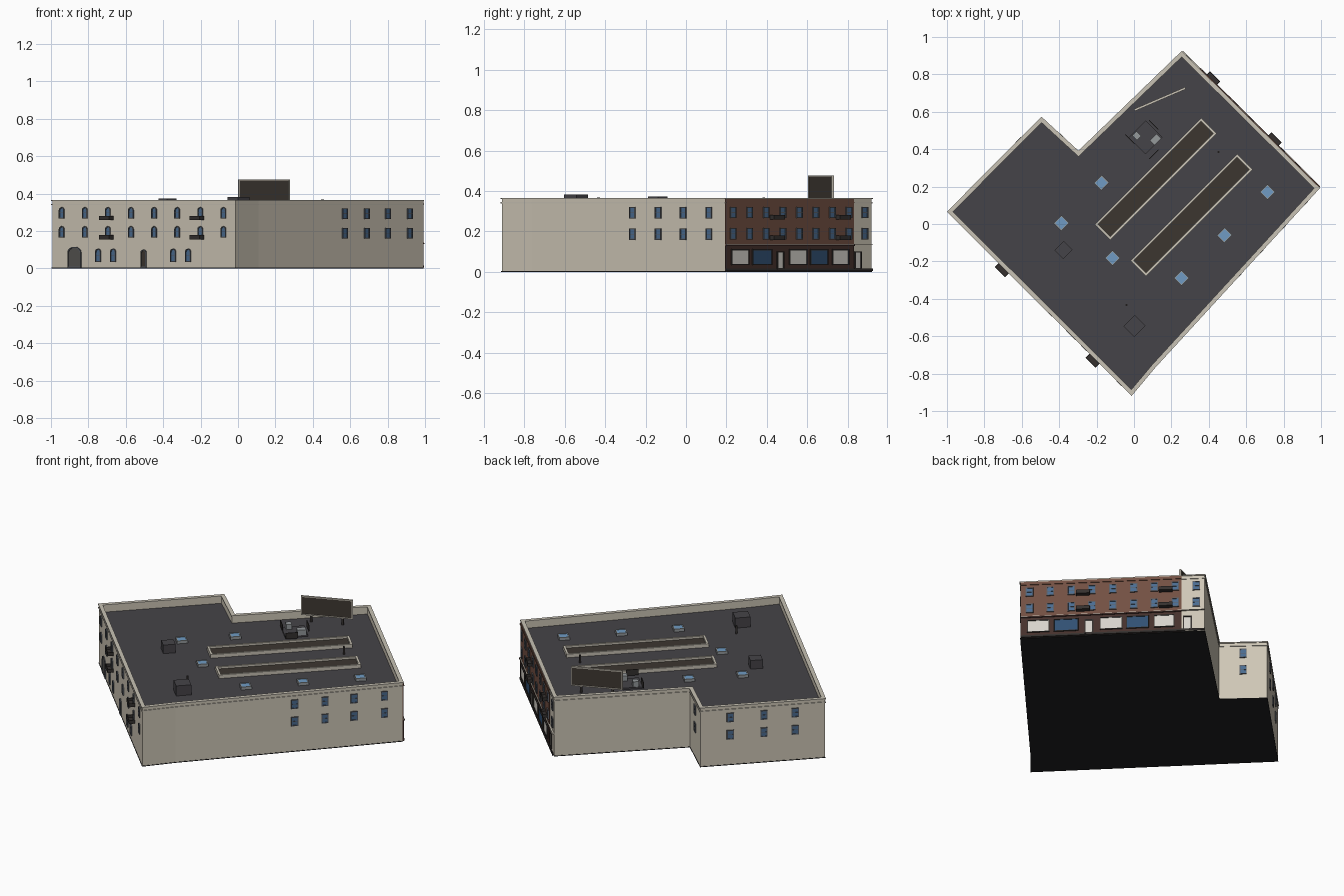
import bpy, bmesh, math
from mathutils import Vector as V

if "Cube" in bpy.data.objects:
    bpy.data.objects.remove(bpy.data.objects["Cube"])

COL = dict(cream=(.62, .57, .47), roof=(.06, .057, .065), brick=(.17, .08, .055), shop=(.06, .03, .025),
           glass=(.07, .15, .28), frame=(.10, .11, .13), dark=(.035, .03, .028), base=(.015, .015, .016),
           brown=(.045, .037, .03), trim=(.58, .54, .46), sky=(.16, .33, .55), shopblue=(.03, .08, .17),
           white=(.68, .65, .60), grey=(.3, .32, .33), gate=(.09, .085, .08))
PARTS = {}


def get(name, mat):
    return PARTS.setdefault(name, (bmesh.new(), mat))[0]


def prism(name, mat, pts, vec):
    """Solid polygon swept along vec."""
    bm = get(name, mat)
    a = [bm.verts.new(p) for p in pts]
    b = [bm.verts.new(V(p) + vec) for p in pts]
    n = len(a)
    bm.faces.new(a[::-1])
    bm.faces.new(b)
    for i in range(n):
        j = (i + 1) % n
        bm.faces.new((a[i], a[j], b[j], b[i]))


def ring(name, mat, outer, inner, vec):
    """Frame between two matching outlines swept along vec."""
    bm = get(name, mat)
    o, i_, o2, i2 = [[bm.verts.new(V(p) + k) for p in L] for L, k in
                     ((outer, V()), (inner, V()), (outer, vec), (inner, vec))]
    n = len(o)
    for i in range(n):
        j = (i + 1) % n
        for q in ((o[i], o[j], o2[j], o2[i]), (i_[j], i_[i], i2[i], i2[j]),
                  (o2[i], o2[j], i2[j], i2[i]), (o[j], o[i], i_[i], i_[j])):
            bm.faces.new(q)


FOOT = [V(p) for p in ((-.993, .066), (-.013, -.912), (.11, -.765), (.988, .192),
                       (.255, .918), (-.297, .385), (-.495, .567))]


def offset(d, z):
    """Footprint outline moved outward by d (mitred)."""
    out = []
    for i, p in enumerate(FOOT):
        a, b = (p - FOOT[i - 1]).normalized(), (FOOT[(i + 1) % 7] - p).normalized()
        na, nb = V((a.y, -a.x)), V((b.y, -b.x))
        m = (na + nb) / (1 + na.dot(nb))
        out.append((p + m * d).to_3d() + V((0, 0, z)))
    return out


UP = V((0, 0, 1))


class Wall:
    """Local frame: s along wall, d outward, z up."""
    def __init__(self, i):
        self.p = FOOT[i].to_3d()
        e = FOOT[(i + 1) % 7].to_3d() - self.p
        self.len, self.t = e.length, e.normalized()
        self.n = self.t.cross(UP)

    def at_x(self, x):
        return (x - self.p.x) / self.t.x

    def at_y(self, y):
        return (y - self.p.y) / self.t.y

    def pt(self, s, z, d=0):
        return self.p + self.t * s + self.n * d + UP * z

    def box(self, name, mat, s0, s1, z0, z1, d0, d1):
        prism(name, mat, [self.pt(s, z, d0) for s, z in ((s0, z0), (s1, z0), (s1, z1), (s0, z1))],
              self.n * (d1 - d0))

    def opening(self, name, s, w, z0, z1, rise=0, fill='glass', frame='frame', b=.005, d=0, bar=True):
        """Framed window or door, optionally with an arched head."""
        def outline(w, z0, z1, dd):
            pts = [(-w / 2, z0), (w / 2, z0)]
            if rise:
                pts += [(w / 2 * math.cos(math.pi * k / 8), z1 - rise + rise * math.sin(math.pi * k / 8))
                        for k in range(9)]
            else:
                pts += [(w / 2, z1), (-w / 2, z1)]
            return [self.pt(s + a, z, dd) for a, z in pts]
        inner = (w - 2 * b, z0 + b, z1 - b, d)
        prism(name + '_panels_' + fill, fill, outline(*inner), self.n * .002)
        ring(name + '_frames_' + frame, frame, outline(w, z0, z1, d), outline(*inner), self.n * .006)
        if bar:
            zm = (z0 + z1) / 2
            self.box(name + '_bars', frame, s - w / 2 + b, s + w / 2 - b, zm - .0015, zm + .0015, d, d + .004)

    def balcony(self, s, z, d=0, w=.077, p=.034):
        a, b, n = s - w / 2, s + w / 2, 'balconies'
        self.box(n, 'dark', a, b, z, z + .006, d, p)
        self.box(n, 'dark', a, b, z + .006, z + .022, p - .004, p)
        for e in (a, b - .004):
            self.box(n, 'dark', e, e + .004, z + .006, z + .022, d, p - .004)


def block(name, mat, c, sx, sy, z0, z1, ang=45):
    r = math.radians(ang)
    u, v = V((math.cos(r), math.sin(r), 0)) * sx / 2, V((-math.sin(r), math.cos(r), 0)) * sy / 2
    o = V((c[0], c[1], z0))
    prism(name, mat, [o - u - v, o + u - v, o + u + v, o - u + v], UP * (z1 - z0))


def curb(name, mat, c, sx, sy, z0, z1, b, ang=45):
    r = math.radians(ang)
    u, v = V((math.cos(r), math.sin(r), 0)), V((-math.sin(r), math.cos(r), 0))
    o = V((c[0], c[1], z0))
    q = lambda a, e: [o + u * a * i / 2 + v * e * j / 2 for i, j in ((-1, -1), (1, -1), (1, 1), (-1, 1))]
    ring(name, mat, q(sx, sy), q(sx - 2 * b, sy - 2 * b), UP * (z1 - z0))


# Building shell, roof deck and parapet
RZ = .32
prism('ground_plate', 'base', offset(.002, 0), UP * .004)
prism('building_body', 'cream', offset(0, .004), UP * .306)
prism('roof_deck', 'roof', offset(-.016, .31), UP * (RZ - .31))
ring('parapet', 'cream', offset(0, .31), offset(-.016, .31), UP * .05)
ring('parapet_coping', 'trim', offset(.005, .36), offset(-.018, .36), UP * .006)
ring('cornice', 'trim', offset(.004, .339), offset(-.001, .339), UP * .006)

# Arched front-left facade
sw, se, ne, ret, nw = Wall(0), Wall(2), Wall(3), Wall(5), Wall(6)
for k in range(8):
    s = sw.at_x(-.941 + .1235 * k)
    for z in (.165, .267):
        sw.opening('arched_windows', s, .038, z, z + .06, .016)
for x in (-.746, -.666, -.345, -.265):
    sw.opening('arched_windows', sw.at_x(x), .04, .035, .105, .016)
sw.opening('gate', sw.at_x(-.873), .1, .004, .115, .03, 'gate', bar=False)
sw.opening('side_door', sw.at_x(-.503), .042, .004, .1, .016, 'brown', bar=False)
for x in (-.693, -.208):
    for z in (.155, .258):
        sw.balcony(sw.at_x(x), z)

# Plain window walls
cols = [(se, se.at_x(x)) for x in (.57, .687, .80, .917)]
cols += [(nw, nw.len * f) for f in (.24, .51, .76)] + [(ret, ret.len * .5)]
for w, s in cols:
    for z in (.159, .265):
        w.opening('plain_windows', s, .04, z, z + .056)

# Brick street facade with shopfront
sb = ne.at_y(.827)
ne.box('brick_facing', 'brick', 0, sb, .13, .36, 0, .005)
ne.box('brick_cornice', 'brick', 0, sb, .34, .347, .005, .009)
ne.box('shopfront', 'shop', 0, sb, .004, .13, 0, .006)
ne.box('shop_plinth', 'dark', 0, ne.len, .004, .016, .006, .01)
ne.box('shop_ledge', 'shop', 0, sb, .129, .136, 0, .012)
ne.box('shop_ledge_trim', 'trim', 0, ne.len, .136, .139, 0, .01)
for k in range(9):
    y = .228 + .082 * k
    for z in (.161, .266):
        ne.opening('street_windows', ne.at_y(y), .042, z, z + .056, d=.005 if y < .82 else 0)
for y0, y1, fill in ((.218, .307, 'white'), (.322, .42, 'shopblue'), (.505, .594, 'white'),
                     (.609, .698, 'shopblue'), (.718, .80, 'white')):
    a, b = ne.at_y(y0), ne.at_y(y1)
    ne.opening('shop_windows', (a + b) / 2, b - a, .033, .112, fill=fill, frame='dark', d=.006, bar=False)
for y, d in ((.462, .006), (.85, 0)):
    ne.opening('shop_doors', ne.at_y(y), .05, .012, .102, fill='white', frame='dark', d=d, b=.007, bar=False)
for y in (.439, .765):
    for z in (.157, .259):
        ne.balcony(ne.at_y(y), z, .005)

# Long roof lights
for c in ((.116, .241), (.308, .048)):
    curb('roof_light_curbs', 'trim', c, .806, .118, RZ, .342, .013)
    block('roof_light_panels', 'brown', c, .78, .092, RZ, .33)

# Small skylights
for c in ((-.174, .22), (-.388, .005), (-.115, -.182), (.484, -.06), (.254, -.289), (.714, .171)):
    curb('skylight_frames', 'grey', c, .06, .058, RZ, .338, .006)
    block('skylight_glass', 'sky', c, .048, .046, RZ, .335)

# Roof huts, vents and equipment
block('roof_huts', 'roof', (-.377, -.139), .07, .066, RZ, .373)
block('roof_huts', 'roof', (.003, -.545), .086, .08, RZ, .382)
for c in ((.452, .385), (-.04, -.433)):
    block('vent_pipes', 'dark', c, .01, .01, RZ, .368)
block('equipment_pad', 'roof', (.062, .463), .13, .125, RZ, .33)
for c in ((.014, .472), (.115, .452)):
    block('air_units', 'grey', c, .032 if c[0] < .1 else .05, .036, .33, .362)
for c, a in (((-.022, .453), -45), ((.106, .53), -45), ((.107, .372), 45)):
    block('equipment_screens', 'dark', c, .07, .004, .33, .366, a)

# Billboard on posts
c, ang = V((.139, .668)), math.degrees(math.atan2(.117, .272))
d = V((.272, .117)).normalized()
block('billboard_panel', 'brown', c, .284, .006, .366, .470, ang)
for k in (-1, 1):
    block('billboard_frame', 'trim', c + d * .145 * k, .006, .012, .36, .476, ang)
    block('billboard_posts', 'dark', c + d * .09 * k, .012, .01, RZ, .36, ang)
for z in (.36, .47):
    block('billboard_frame', 'trim', c, .284, .012, z, z + .006, ang)

# Turn every collected part into an object
for name, (bm, mat) in PARTS.items():
    bmesh.ops.recalc_face_normals(bm, faces=bm.faces)
    me = bpy.data.meshes.new(name)
    bm.to_mesh(me)
    bm.free()
    m = bpy.data.materials.get(mat) or bpy.data.materials.new(mat)
    m.diffuse_color = (*COL[mat], 1)
    m.use_nodes = True
    m.node_tree.nodes["Principled BSDF"].inputs["Base Color"].default_value = m.diffuse_color
    me.materials.append(m)
    bpy.context.collection.objects.link(bpy.data.objects.new(name, me))
